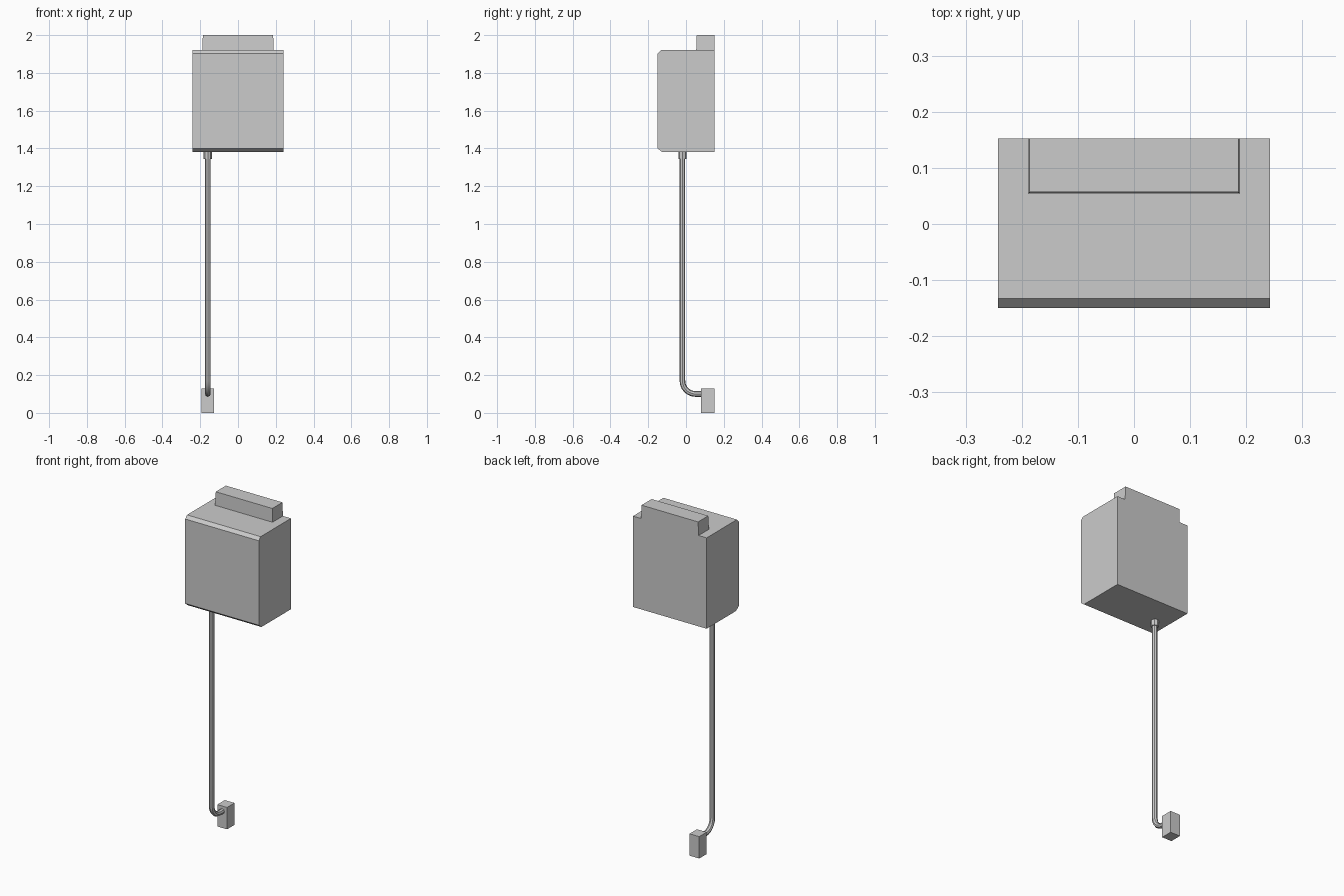
import bpy, bmesh, math

if "Cube" in bpy.data.objects:
    bpy.data.objects.remove(bpy.data.objects["Cube"])

grey = bpy.data.materials.new("light grey")
grey.diffuse_color = (0.6, 0.6, 0.6, 1)
grey.use_nodes = True
grey.node_tree.nodes["Principled BSDF"].inputs["Base Color"].default_value = grey.diffuse_color


def finish(name, bm):
    """Turn a bmesh into a named grey object."""
    bmesh.ops.recalc_face_normals(bm, faces=bm.faces)
    me = bpy.data.meshes.new(name)
    bm.to_mesh(me)
    bm.free()
    ob = bpy.data.objects.new(name, me)
    bpy.context.collection.objects.link(ob)
    me.materials.append(grey)
    return ob


def prism(name, profile, x0, x1):
    """Extrude a (y, z) side profile from x0 to x1."""
    bm = bmesh.new()
    face = bm.faces.new([bm.verts.new((x0, y, z)) for y, z in profile])
    ext = bmesh.ops.extrude_face_region(bm, geom=[face])
    moved = [v for v in ext["geom"] if isinstance(v, bmesh.types.BMVert)]
    bmesh.ops.translate(bm, verts=moved, vec=(x1 - x0, 0, 0))
    return finish(name, bm)


def rect(y0, y1, z0, z1):
    return [(y0, z0), (y1, z0), (y1, z1), (y0, z1)]


# Cistern tank with chamfered front edges
BACK = 0.152
prism("tank", [(-0.125, 1.38), (BACK, 1.38), (BACK, 1.92),
               (-0.133, 1.92), (-0.15, 1.902), (-0.15, 1.40)], -0.242, 0.242)

# Raised block along the back of the tank, with slightly sloping sides
block = prism("top_block", rect(0.054, BACK, 1.92, 2.0), -0.189, 0.189)
for v in block.data.vertices:
    if v.co.z > 1.95:
        v.co.x *= 0.186 / 0.189
        if v.co.y < 0.1:
            v.co.y += 0.003

# Outlet block at the foot of the pipe
PX, PY = -0.16, -0.019
prism("outlet_block", rect(0.08, 0.15, 0, 0.13), PX - 0.032, PX + 0.032)

# Pipe: straight drop, quarter bend, short run into the outlet block
R, PZ = 0.07, 0.10
path = [(PX, PY, 1.38)]
for i in range(7):
    a = math.radians(15 * i)
    path.append((PX, PY + R * (1 - math.cos(a)), PZ + R * (1 - math.sin(a))))
path.append((PX, 0.085, PZ))
curve = bpy.data.curves.new("pipe", "CURVE")
curve.dimensions = "3D"
curve.bevel_depth = 0.015
curve.bevel_resolution = 2
curve.use_fill_caps = True
spline = curve.splines.new("POLY")
spline.points.add(len(path) - 1)
for p, co in zip(spline.points, path):
    p.co = (*co, 1)
curve.materials.append(grey)
pipe = bpy.data.objects.new("pipe", curve)
bpy.context.collection.objects.link(pipe)
bpy.context.view_layer.objects.active = pipe
pipe.select_set(True)
bpy.ops.object.convert(target="MESH")
bpy.ops.object.shade_smooth_by_angle(angle=math.radians(30))

# Collar where the pipe meets the tank
bm = bmesh.new()
bmesh.ops.create_cone(bm, cap_ends=True, segments=8, radius1=0.022,
                      radius2=0.022, depth=0.036)
bmesh.ops.translate(bm, verts=bm.verts, vec=(PX, PY, 1.363))
finish("pipe_collar", bm)
